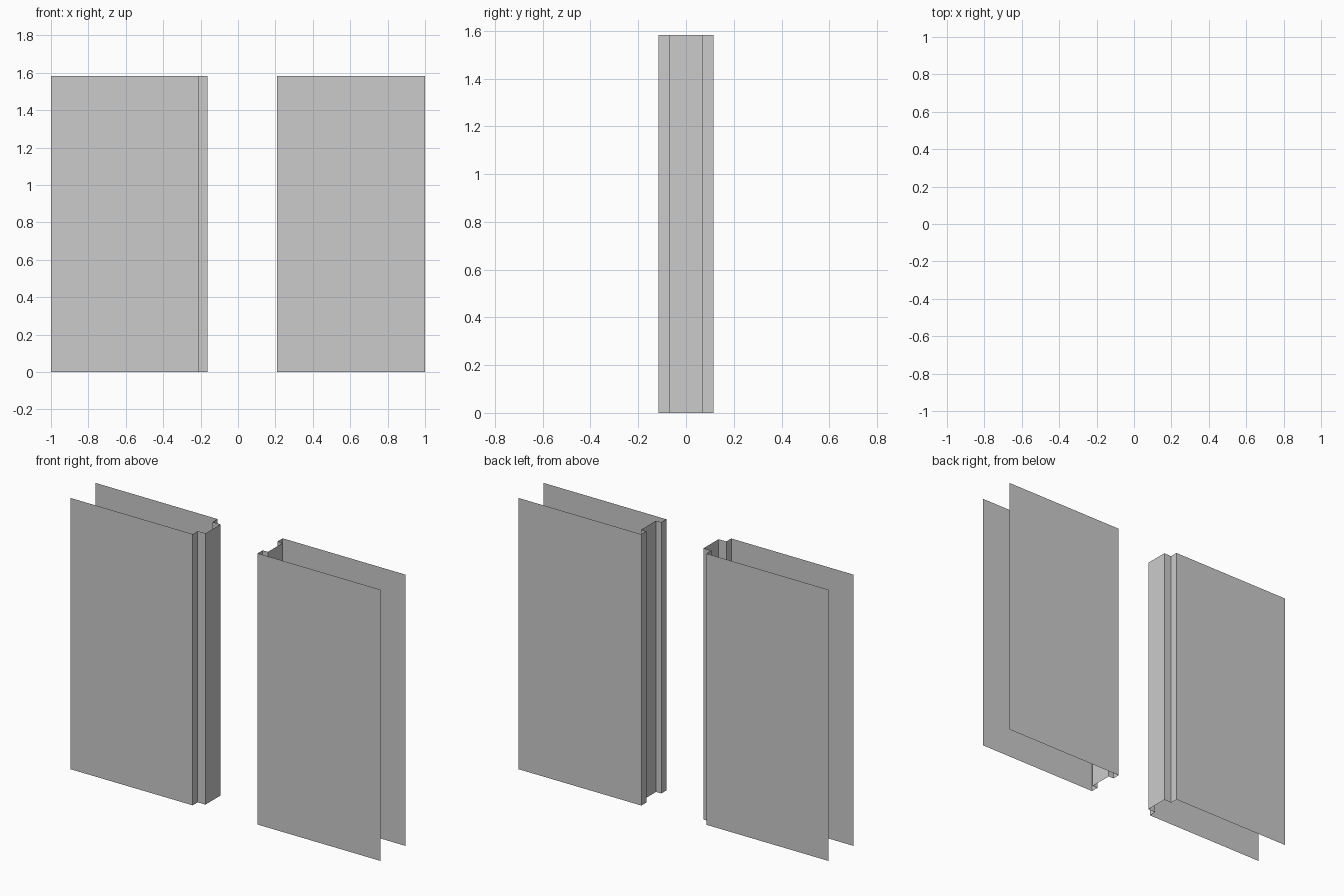
import bpy
import bmesh

if "Cube" in bpy.data.objects:
    bpy.data.objects.remove(bpy.data.objects["Cube"])

HEIGHT = 1.583
HALF_THICK = 0.115   # panel face offset from centre
HALF_TONGUE = 0.069  # half width of tongue / groove


def extrude_profile(name, half_profile):
    """Mirror an open half profile across y = 0 and sweep it upwards."""
    points = half_profile + [(x, -y) for x, y in reversed(half_profile)]
    bm = bmesh.new()
    verts = [bm.verts.new((x, y, 0)) for x, y in points]
    edges = [bm.edges.new(pair) for pair in zip(verts, verts[1:])]
    swept = bmesh.ops.extrude_edge_only(bm, edges=edges)["geom"]
    top = [g for g in swept if isinstance(g, bmesh.types.BMVert)]
    bmesh.ops.translate(bm, verts=top, vec=(0, 0, HEIGHT))
    bmesh.ops.recalc_face_normals(bm, faces=bm.faces)
    mesh = bpy.data.meshes.new(name)
    bm.to_mesh(mesh)
    bm.free()
    obj = bpy.data.objects.new(name, mesh)
    bpy.context.collection.objects.link(obj)
    return obj


def panel(name, outer_x, edge_x, joint_x):
    """Thin-skinned panel: two faces joined by a stepped edge."""
    return extrude_profile(name, [
        (outer_x, -HALF_THICK),
        (edge_x, -HALF_THICK),
        (edge_x, -HALF_TONGUE),
        (joint_x, -HALF_TONGUE),
    ])


# Left panel with projecting tongue
panel("tongue_panel", -1.0, -0.212, -0.162)

# Right panel with recessed groove
panel("groove_panel", 1.0, 0.208, 0.242)
